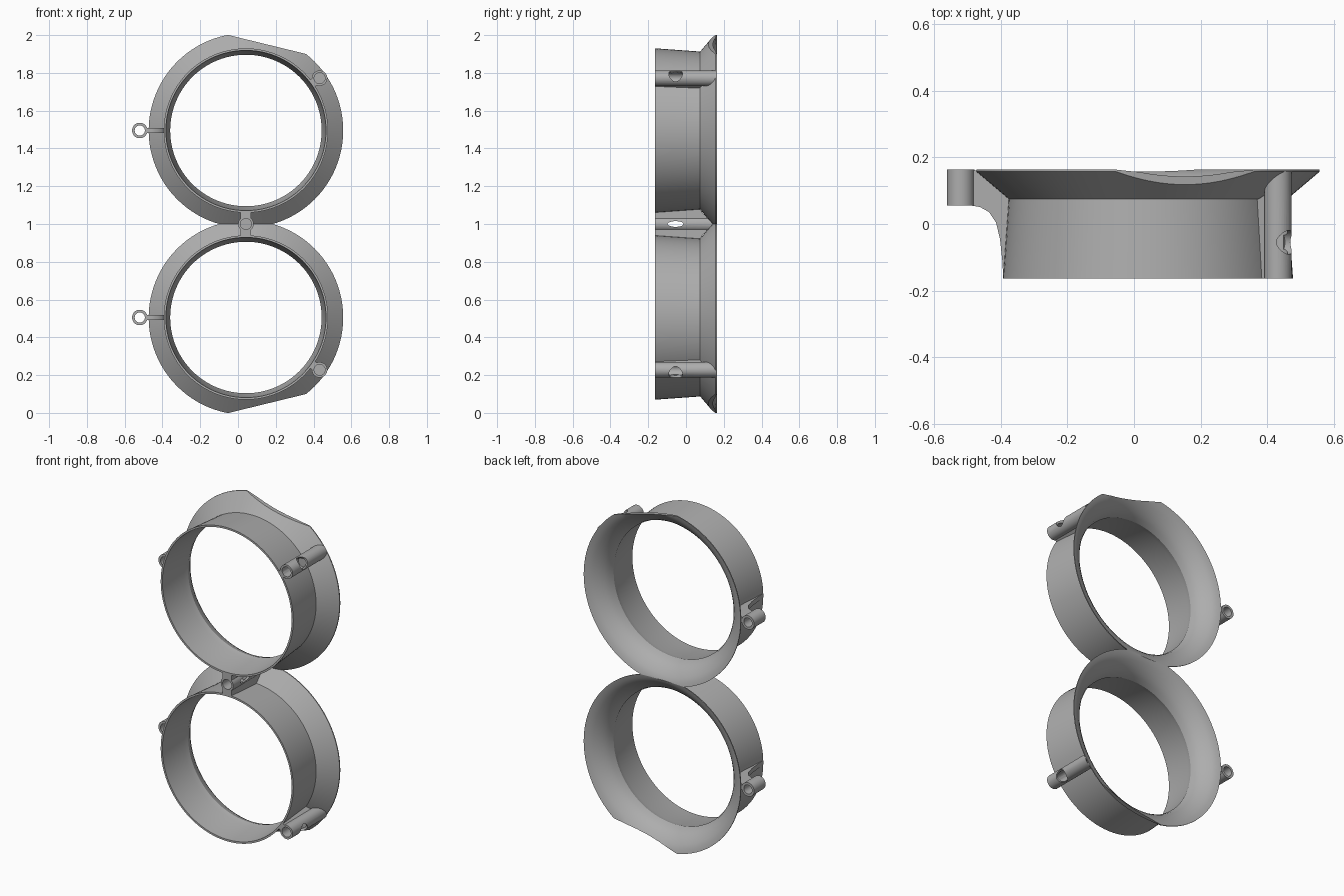
import bpy, bmesh, math
from mathutils import Vector, Matrix

if "Cube" in bpy.data.objects:
    bpy.data.objects.remove(bpy.data.objects["Cube"], do_unlink=True)

CX, DZ = 0.042, 0.495          # ring centre offset from the middle plane
FRONT, BACK = -0.163, 0.163

grey = bpy.data.materials.new("plain grey")
grey.use_nodes = True
grey.diffuse_color = (0.42, 0.42, 0.42, 1)
grey.node_tree.nodes["Principled BSDF"].inputs["Base Color"].default_value = (0.42, 0.42, 0.42, 1)


def finish(bm, name):
    bmesh.ops.recalc_face_normals(bm, faces=bm.faces)
    mesh = bpy.data.meshes.new(name)
    bm.to_mesh(mesh)
    bm.free()
    mesh.materials.append(grey)
    obj = bpy.data.objects.new(name, mesh)
    bpy.context.collection.objects.link(obj)
    smooth(mesh)
    return obj


def smooth(mesh):
    for p in mesh.polygons:
        p.use_smooth = True
    mesh.set_sharp_from_angle(angle=math.radians(30))


def flange_y(x, z):
    """Depth of the outer flange cone behind a point."""
    r = min(math.hypot(x - CX, z - 1 - s * DZ) for s in (1, -1))
    return 0.075 + (r - 0.418) * 0.85


def cylinder(bm, centre, axis, radius, length, segs=32):
    rot = Vector((0, 0, 1)).rotation_difference(Vector(axis)).to_matrix().to_4x4()
    return bmesh.ops.create_cone(bm, cap_ends=True, segments=segs, radius1=radius,
                                 radius2=radius, depth=length,
                                 matrix=Matrix.Translation(centre) @ rot)["verts"]


def cutter(centre, axis, radius, length, squash=1.0):
    bm = bmesh.new()
    for v in cylinder(bm, centre, axis, radius, length):
        v.co.z = centre[2] + (v.co.z - centre[2]) * squash
    return finish(bm, "cutter")


def carve(obj, cutters):
    """Subtract the cutters, keep the result and drop the helpers."""
    for c in cutters:
        c.hide_render = True
        mod = obj.modifiers.new("cut", 'BOOLEAN')
        mod.operation, mod.object, mod.solver = 'DIFFERENCE', c, 'EXACT'
    graph = bpy.context.evaluated_depsgraph_get()
    mesh = bpy.data.meshes.new_from_object(obj.evaluated_get(graph))
    obj.modifiers.clear()
    obj.data = mesh
    smooth(mesh)
    for c in cutters:
        bpy.data.objects.remove(c, do_unlink=True)


def prism(name, points, place, half):
    """Extrude a flat outline by +-half along the third axis given by place."""
    bm = bmesh.new()
    face = bm.faces.new([bm.verts.new(place(a, b, -half)) for a, b in points])
    ext = bmesh.ops.extrude_face_region(bm, geom=[face])["geom"]
    shift = Vector(place(0, 0, half)) - Vector(place(0, 0, -half))
    bmesh.ops.translate(bm, vec=shift, verts=[g for g in ext if isinstance(g, bmesh.types.BMVert)])
    return finish(bm, name)


def ring(name, s):
    """Tapered band with a flared bell, trimmed at the middle and on one chord."""
    profile = [(0.435, FRONT), (0.418, 0.075), (0.515, 0.157), (0.515, BACK),
               (0.500, 0.156), (0.478, 0.142), (0.455, 0.123), (0.435, 0.100),
               (0.420, 0.075), (0.411, 0.045), (0.409, 0.015), (0.424, FRONT)]
    # keep the throat thinner than the outer cone
    profile = [(r - 0.010 if 3 < i < 10 else r, y) for i, (r, y) in enumerate(profile)]
    bm = bmesh.new()
    n, loops = 96, []
    for i in range(n):
        a = 2 * math.pi * i / n
        loops.append([bm.verts.new((CX + r * math.cos(a), y, 1 + s * (DZ + r * math.sin(a))))
                      for r, y in profile])
    m = len(profile)
    for i in range(n):
        p, q = loops[i], loops[(i + 1) % n]
        for j in range(m):
            bm.faces.new((p[j], q[j], q[(j + 1) % m], p[(j + 1) % m]))
    normal = Vector((0.237, 0, 0.9715 * s))
    centre = Vector((CX, 0, 1 + s * DZ))
    for point, no in ((centre + normal * 0.469, normal), (Vector((0, 0, 1)), Vector((0, 0, -s)))):
        cut = bmesh.ops.bisect_plane(bm, geom=bm.verts[:] + bm.edges[:] + bm.faces[:],
                                     plane_co=point, plane_no=no, clear_outer=True)["geom_cut"]
        edges = [e for e in cut if isinstance(e, bmesh.types.BMEdge)]
        bmesh.ops.contextual_create(bm, geom=edges)
    return finish(bm, name)


def tube(name, x, z):
    """Socket whose back end follows the flange."""
    bm = bmesh.new()
    for v in cylinder(bm, (x, 0, z), (0, 1, 0), 0.041, 0.326):
        if v.co.y > 0:
            v.co.y = min(flange_y(v.co.x, v.co.z) + 0.003, 0.158)
    return finish(bm, name)


for s, side in ((1, "upper"), (-1, "lower")):
    zc = 1 + s * DZ
    ring(side + "_ring", s)

    # left-hand eyelet and its curved bracket
    eye = (-0.52, 0.109, zc)
    bm = bmesh.new()
    cylinder(bm, eye, (0, 1, 0), 0.041, 0.108)
    carve(finish(bm, side + "_eyelet"), [cutter(eye, (0, 1, 0), 0.027, 0.3)])
    outline = [(-0.486, 0.16), (-0.486, 0.055), (-0.462, 0.051), (-0.435, 0.036),
               (-0.414, 0.005), (-0.402, -0.045), (-0.395, -0.11), (-0.392, FRONT),
               (-0.386, FRONT), (-0.372, 0.075), (-0.455, 0.15), (-0.468, 0.16)]
    prism(side + "_bracket", outline, lambda a, b, c: (a, b, zc + c), 0.014)

    # socket on the other side, with a bore and an outward window
    x, z = 0.432, 1 + s * 0.772
    out = Vector((x - CX, 0, z - zc)).normalized()
    socket = tube(side + "_socket", x, z)
    window = Vector((x, -0.055, z)) + out * 0.04
    carve(socket, [cutter((x, -0.1, z), (0, 1, 0), 0.029, 0.18),
                   cutter(window, out, 0.036, 0.08)])
    web = [(0.424, FRONT), (0.45, FRONT), (0.45, 0.09), (0.412, 0.07)]
    across = Vector((-out.z, 0, out.x))
    base = Vector((CX, 0, zc))
    prism(side + "_socket_web", web,
          lambda a, b, c: base + out * a + Vector((0, b, 0)) + across * c, 0.022)

# joint between the rings: web plus socket, with a crosswise slot
web = [(FRONT, -0.063), (FRONT, 0.063), (0.07, 0.08), (0.142, 0), (0.07, -0.08)]
joint_web = prism("joint_web", web, lambda a, b, c: (CX + c, a, 1 + b), 0.028)
joint_socket = tube("joint_socket", CX, 1)
for part in (joint_web, joint_socket):
    carve(part, [cutter((CX, -0.1, 1), (0, 1, 0), 0.029, 0.18),
                 cutter((CX, -0.055, 1), (1, 0, 0), 0.042, 0.3, 0.36)])
